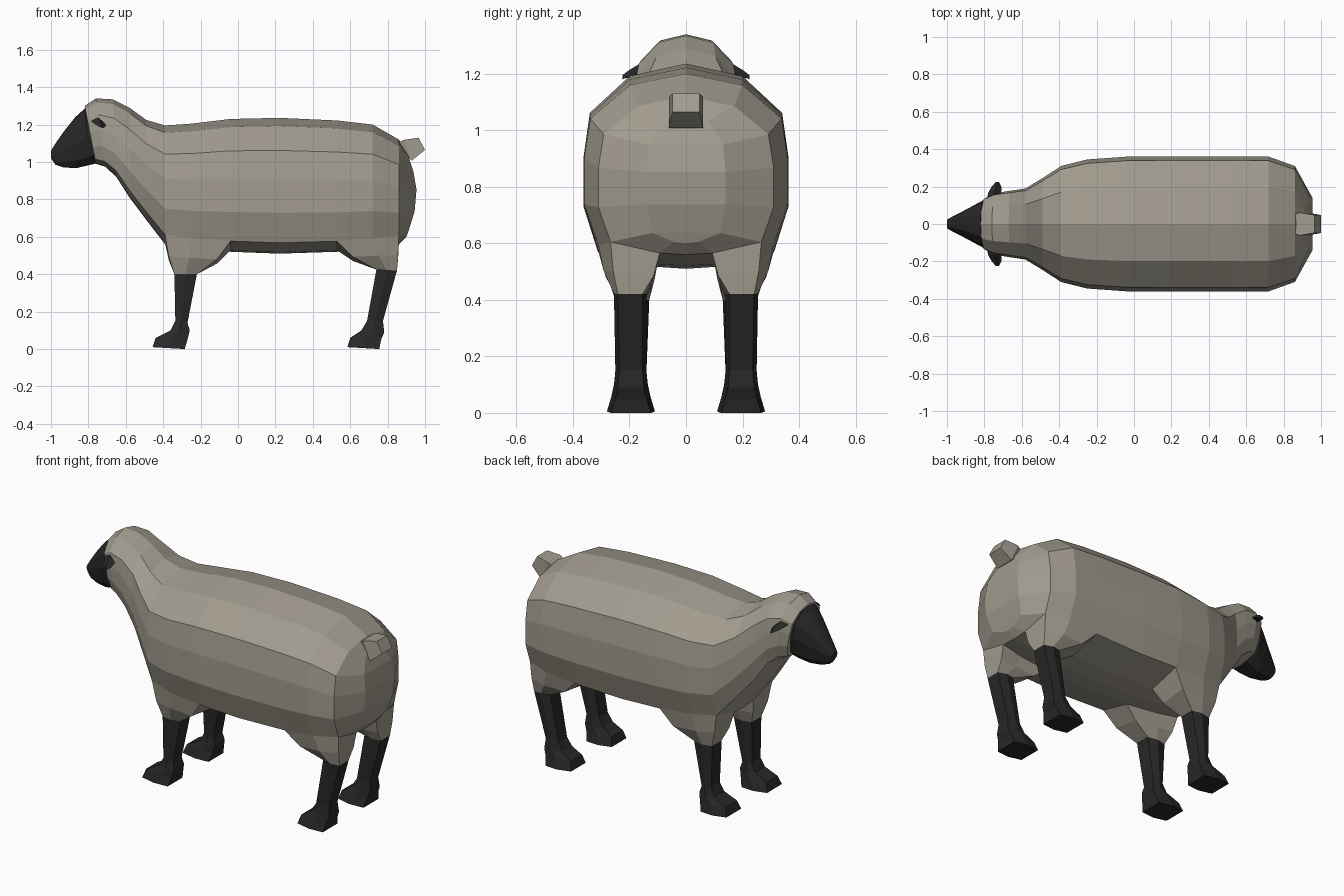
import bpy
import math

if "Cube" in bpy.data.objects:
    bpy.data.objects.remove(bpy.data.objects["Cube"])


def material(name, rgb):
    m = bpy.data.materials.new(name)
    m.diffuse_color = (*rgb, 1)
    m.use_nodes = True
    m.node_tree.nodes["Principled BSDF"].inputs["Base Color"].default_value = m.diffuse_color
    return m


WOOL = material("grey_wool", (0.36, 0.33, 0.275))
BLACK = material("black_skin", (0.021, 0.021, 0.021))


def make(name, verts, faces, mat):
    """Mesh object with consistent outward normals and flat faces."""
    me = bpy.data.meshes.new(name)
    me.from_pydata(verts, [], faces)
    me.materials.append(mat)
    ob = bpy.data.objects.new(name, me)
    bpy.context.collection.objects.link(ob)
    bpy.context.view_layer.objects.active = ob
    bpy.ops.object.mode_set(mode='EDIT')
    bpy.ops.mesh.select_all(action='SELECT')
    bpy.ops.mesh.normals_make_consistent(inside=False)
    bpy.ops.object.mode_set(mode='OBJECT')
    return ob


def symmetric_ring(profile, x, w, top, bottom, lean=0.0, bulge=0.0):
    """Closed ring across the body from a half profile of (width, height) fractions."""
    half = [(x + lean * f + bulge * math.sin(math.pi * f), w * y, bottom + (top - bottom) * f)
            for y, f in profile]
    return half + [(px, -py, pz) for px, py, pz in half[-2:0:-1]]


def bridge(a, b, n):
    return [(a + i, a + (i + 1) % n, b + (i + 1) % n, b + i) for i in range(n)]


def cap(start, n):
    """Close a symmetric ring with strips running from side to side."""
    h = n // 2
    return [tuple(dict.fromkeys((start + k, start + k + 1, start + (n - k - 1) % n,
                                 start + (n - k) % n))) for k in range(h)]


def loft(name, rings, mat, symmetric=False):
    n = len(rings[0])
    faces = []
    for r in range(len(rings) - 1):
        faces += bridge(r * n, (r + 1) * n, n)
    last = (len(rings) - 1) * n
    if symmetric:
        faces += cap(0, n) + cap(last, n)
    else:
        faces += [tuple(range(n)), tuple(range(last, last + n))]
    return make(name, [v for r in rings for v in r], faces, mat)


def leg_ring(side, xf, xb, y0, y1, zf, zb):
    """Six-sided leg section: outer front, mid, back, then inner back, mid, front."""
    xm, e = (xf + xb) / 2, 0.014
    zm = (zf + zb) / 2
    pts = [(xf, y1 - e, zf), (xm, y1, zm), (xb, y1 - e, zb),
           (xb, y0 + e, zb), (xm, y0, zm), (xf, y0 + e, zf)]
    return [(x, y * side, z) for x, y, z in pts]


# Leg sections from the wool edge down to the hoof: xf, xb, y0, y1, z front, z back
FRONT_LEG = [(-0.34, -0.22, 0.13, 0.25, 0.40, 0.40),
             (-0.335, -0.27, 0.14, 0.25, 0.15, 0.14),
             (-0.36, -0.258, 0.135, 0.255, 0.10, 0.10),
             (-0.44, -0.27, 0.125, 0.265, 0.06, 0.05),
             (-0.457, -0.285, 0.11, 0.28, 0.01, 0.0)]
BACK_LEG = [(0.74, 0.85, 0.14, 0.255, 0.425, 0.42),
            (0.69, 0.775, 0.14, 0.25, 0.15, 0.15),
            (0.66, 0.782, 0.135, 0.255, 0.10, 0.09),
            (0.60, 0.765, 0.125, 0.265, 0.06, 0.05),
            (0.585, 0.755, 0.11, 0.28, 0.01, 0.0)]

# Woolly body: x, half width, top, bottom, lean, bulge
PROFILE = [(0, 1), (0.55, 0.94), (0.94, 0.76), (1, 0.55), (1, 0.30),
           (0.86, 0.08), (0.30, 0.01), (0, 0)]
SECTIONS = [(-0.76, 0.14, 1.30, 0.99, -0.06, 0),
            (-0.71, 0.165, 1.34, 0.975, -0.05, 0),
            (-0.65, 0.178, 1.335, 0.92, -0.02, 0),
            (-0.58, 0.19, 1.29, 0.81, 0, 0),
            (-0.49, 0.245, 1.225, 0.69, 0, 0),
            (-0.39, 0.31, 1.195, 0.56, 0, 0),
            (-0.25, 0.345, 1.205, 0.54, 0, 0),
            (-0.04, 0.36, 1.23, 0.52, 0, 0),
            (0.22, 0.362, 1.236, 0.51, 0, 0),
            (0.53, 0.362, 1.222, 0.52, 0, 0),
            (0.72, 0.36, 1.20, 0.54, 0, 0),
            (0.86, 0.31, 1.12, 0.56, 0, 0),
            (0.90, 0.14, 1.06, 0.60, 0, 0.055)]
N = 14
verts = [v for s in SECTIONS for v in symmetric_ring(PROFILE, *s)]
LEG_STARTS = {5: FRONT_LEG[0], 9: BACK_LEG[0]}
faces = cap(0, N) + cap((len(SECTIONS) - 1) * N, N)
for r in range(len(SECTIONS) - 1):
    quads = bridge(r * N, (r + 1) * N, N)
    # Leave openings in the underside for the thighs
    opening = r in LEG_STARTS or r - 1 in LEG_STARTS
    faces += [q for i, q in enumerate(quads) if not (opening and i in (5, 8))]

# Woolly thighs grow out of the openings and narrow to the legs
for r, section in LEG_STARTS.items():
    for side, outer, inner in ((1, 5, 6), (-1, 9, 8)):
        loop = [(r + j) * N + outer for j in range(3)] + [(r + j) * N + inner for j in (2, 1, 0)]
        target = leg_ring(side, *section)
        a = len(verts)
        for i, t in zip(loop, target):
            x, y, z = verts[i]
            verts.append((x + (t[0] - x) * 0.4, y + (t[1] - y) * 0.35, z + (t[2] - z) * 0.55))
        verts += target
        for i in range(6):
            j = (i + 1) % 6
            faces.append((loop[i], loop[j], a + j, a + i))
            faces.append((a + i, a + j, a + 6 + j, a + 6 + i))
        faces.append(tuple(range(a + 6, a + 12)))
make("woolly_body", verts, faces, WOOL)

# Legs with hooves
for label, sections in (("front", FRONT_LEG), ("back", BACK_LEG)):
    for side, hand in ((1, "right"), (-1, "left")):
        loft(f"{label}_leg_{hand}", [leg_ring(side, *s) for s in sections], BLACK)

# Head
HEAD_PROFILE = [(0, 1), (0.5, 0.97), (0.92, 0.76), (1, 0.5), (0.78, 0.15), (0.4, 0), (0, 0)]
HEAD = [(-0.72, 0.12, 1.27, 1.0, -0.03), (-0.79, 0.128, 1.285, 0.985, -0.03),
        (-0.86, 0.095, 1.24, 0.968, -0.01), (-0.93, 0.06, 1.165, 0.97, 0),
        (-0.975, 0.038, 1.10, 0.985, 0), (-1.0, 0.022, 1.06, 1.02, 0)]
loft("head", [symmetric_ring(HEAD_PROFILE, *s) for s in HEAD], BLACK, True)

# Ears: flattened leaves drooping outward
for side, hand in ((1, "right"), (-1, "left")):
    rings = [[(x - d, y * side, z), (x, y * side, z + t), (x + d, y * side, z - 0.01),
              (x, y * side, z - t)]
             for x, y, z, d, t in ((-0.765, 0.11, 1.225, 0.025, 0.02),
                                   (-0.745, 0.165, 1.215, 0.035, 0.02),
                                   (-0.735, 0.20, 1.20, 0.026, 0.014),
                                   (-0.73, 0.225, 1.19, 0.008, 0.005))]
    loft(f"ear_{hand}", rings, BLACK)

# Tail: short upturned stub, sections as top and bottom edges
TAIL = [(0.85, 1.10, 0.90, 1.03, 0.05), (0.885, 1.118, 0.93, 1.008, 0.061),
        (0.965, 1.13, 1.0, 1.065, 0.048)]
loft("tail", [[(xt, -w, zt), (xt, w, zt), (xb, w, zb), (xb, -w, zb)]
              for xt, zt, xb, zb, w in TAIL], WOOL)
